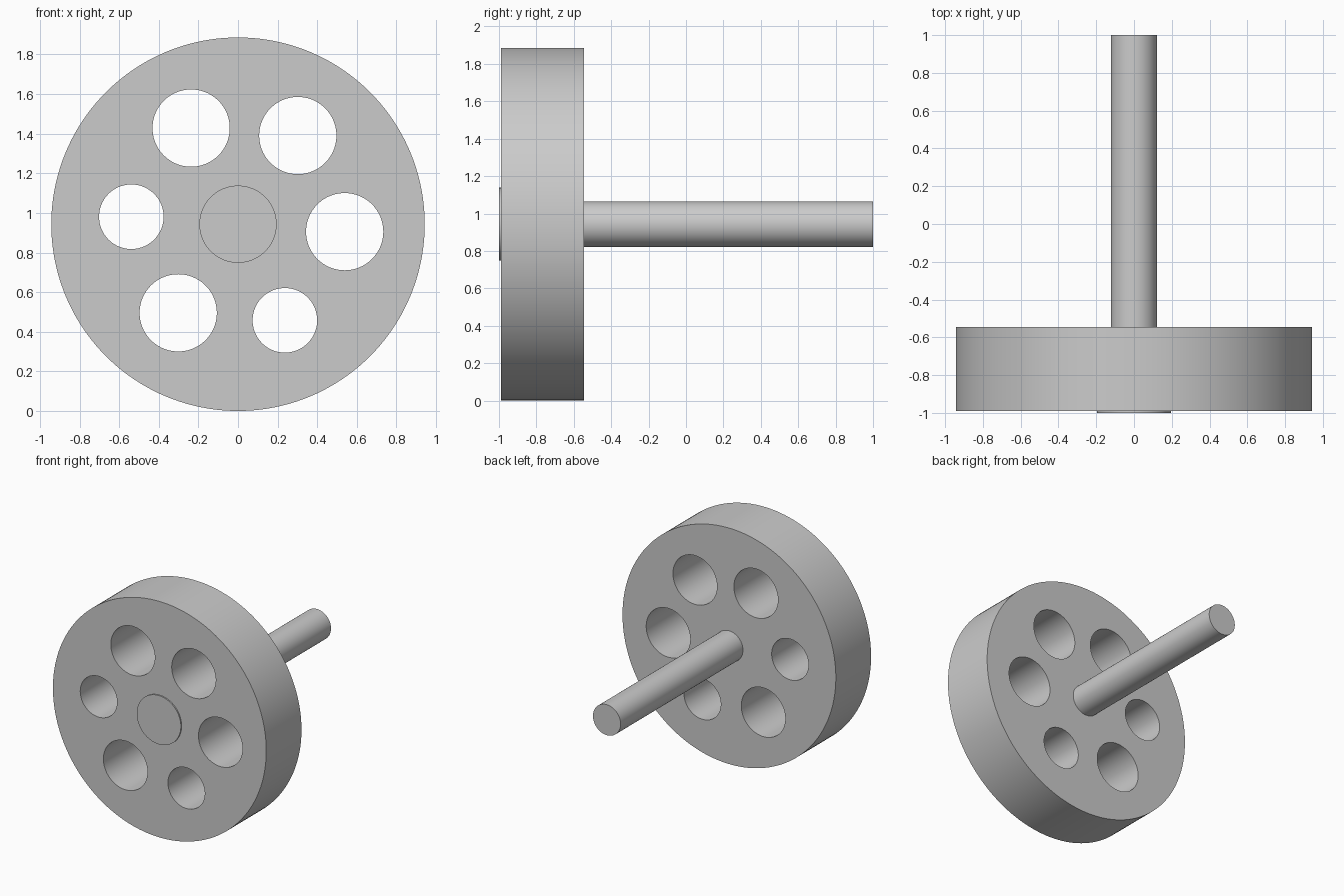
import bpy
from math import radians, sin, cos, pi

cube = bpy.data.objects.get("Cube")
if cube:
    bpy.data.objects.remove(cube, do_unlink=True)

AXIS_Z = 0.943      # height of the wheel axis
HOLE_RING = 0.54    # distance of hole centres from the axis

grey = bpy.data.materials.new("plain grey")
grey.use_nodes = True
colour = (0.6, 0.6, 0.6, 1)
grey.diffuse_color = colour
grey.node_tree.nodes["Principled BSDF"].inputs["Base Color"].default_value = colour


def cylinder(name, radius, y0, y1, x=0, z=AXIS_Z, sides=96):
    """Cylinder lying along y between y0 and y1."""
    bpy.ops.mesh.primitive_cylinder_add(
        vertices=sides, radius=radius, depth=y1 - y0,
        location=(x, (y0 + y1) / 2, z), rotation=(pi / 2, 0, 0))
    obj = bpy.context.object
    obj.name = obj.data.name = name
    obj.data.materials.append(grey)
    return obj


def smooth(obj):
    bpy.ops.object.select_all(action="DESELECT")
    obj.select_set(True)
    bpy.context.view_layer.objects.active = obj
    bpy.ops.object.shade_smooth_by_angle(angle=radians(30))


# Thick wheel disc
wheel = cylinder("wheel_disc", AXIS_Z, -0.99, -0.545, sides=160)

# Six through holes on a ring, two of them smaller
hole_radii = [0.195, 0.195, 0.195, 0.163, 0.195, 0.163]
for i, radius in enumerate(hole_radii):
    a = radians(-4 + 60 * i)
    cutter = cylinder("hole_cutter", radius, -1.2, -0.3,
                      HOLE_RING * cos(a), AXIS_Z + HOLE_RING * sin(a))
    cutter.hide_render = True
    cut = wheel.modifiers.new("hole", "BOOLEAN")
    cut.object = cutter
    cut.operation = "DIFFERENCE"
    cut.solver = "EXACT"
    bpy.context.view_layer.objects.active = wheel
    bpy.ops.object.modifier_apply(modifier=cut.name)
    bpy.data.objects.remove(cutter, do_unlink=True)
smooth(wheel)

# Axle behind the wheel and its low cap on the front
smooth(cylinder("axle", 0.122, -0.56, 1.0))
smooth(cylinder("axle_cap", 0.195, -1.0, -0.98))
